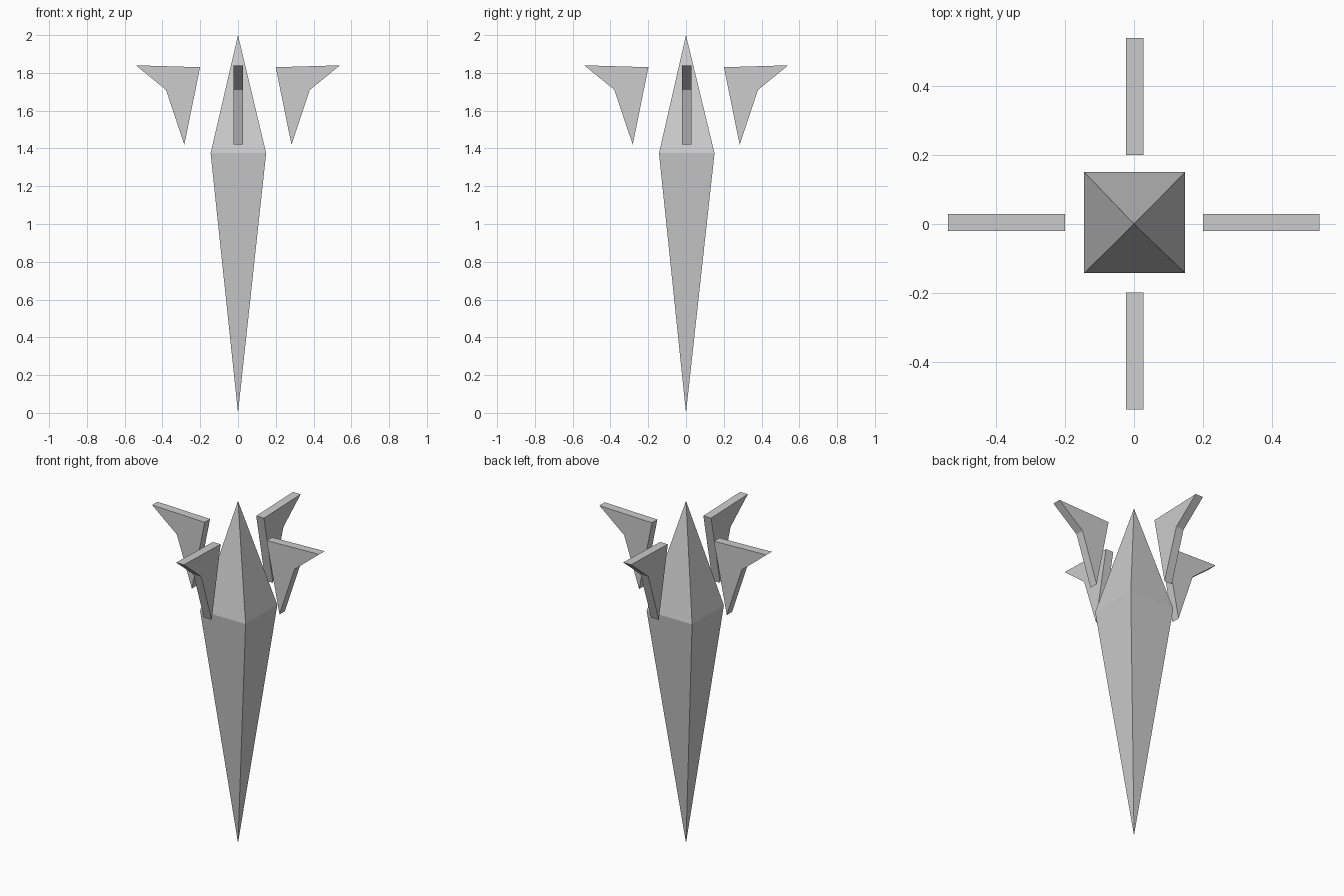
import bpy
import bmesh
from math import pi
from mathutils import Matrix, Vector

default = bpy.data.objects.get("Cube")
if default:
    bpy.data.objects.remove(default, do_unlink=True)

# One plain grey material
grey = bpy.data.materials.new("light_grey")
grey.use_nodes = True
colour = (0.604, 0.604, 0.604, 1)
grey.diffuse_color = colour
grey.node_tree.nodes["Principled BSDF"].inputs["Base Color"].default_value = colour


def add_object(name, bm):
    bmesh.ops.recalc_face_normals(bm, faces=bm.faces)
    mesh = bpy.data.meshes.new(name)
    bm.to_mesh(mesh)
    bm.free()
    mesh.materials.append(grey)
    obj = bpy.data.objects.new(name, mesh)
    bpy.context.collection.objects.link(obj)


CENTRE = Vector((0.002, 0.004, 0))

# Central crystal: two four-sided points joined at a square waist
HALF, WAIST, TOP = 0.147, 1.375, 2.0
bm = bmesh.new()
waist = [bm.verts.new(CENTRE + Vector((x * HALF, y * HALF, WAIST)))
         for x, y in ((-1, -1), (1, -1), (1, 1), (-1, 1))]
for tip_z in (0, TOP):
    tip = bm.verts.new((0, 0, tip_z))
    for i in range(4):
        bm.faces.new((waist[i - 1], waist[i], tip))
add_object("crystal_body", bm)

# Four floating fins: one flat profile, thickened and turned around the body
PROFILE = [(0.20, 1.83), (0.54, 1.84), (0.38, 1.71), (0.283, 1.42)]
THICK = 0.05
offsets = {"left": (0, 0.004), "back": (0.002, 0.001),
           "right": (-0.001, 0.004), "front": (0.002, 0.001)}
for i, (side, (dx, dy)) in enumerate(offsets.items()):
    bm = bmesh.new()
    face = bm.faces.new([bm.verts.new((x, -THICK / 2, z)) for x, z in PROFILE])
    out = bmesh.ops.extrude_face_region(bm, geom=[face])
    moved = [v for v in out["geom"] if isinstance(v, bmesh.types.BMVert)]
    bmesh.ops.translate(bm, verts=moved, vec=(0, THICK, 0))
    # Keep the starting cap so each fin is a closed solid
    if not face.is_valid:
        bmesh.ops.holes_fill(bm, edges=bm.edges)
    bm.transform(Matrix.Translation((dx, dy, 0)) @ Matrix.Rotation(i * pi / 2, 4, "Z"))
    add_object(side + "_fin", bm)
